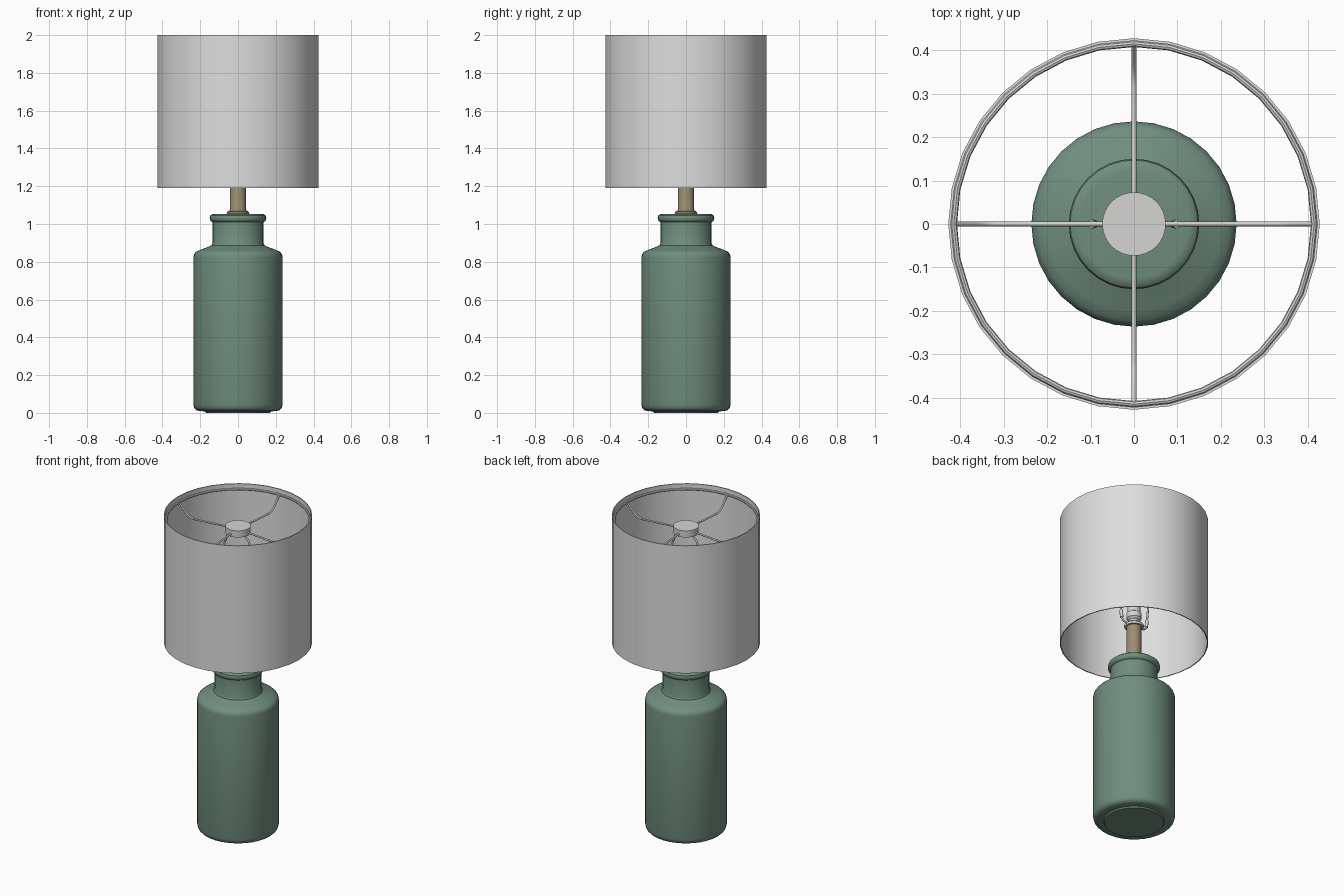
import bpy, math

if "Cube" in bpy.data.objects:
    bpy.data.objects.remove(bpy.data.objects["Cube"])


def material(name, rgb):
    m = bpy.data.materials.new(name)
    m.diffuse_color = (*rgb, 1)
    m.use_nodes = True
    m.node_tree.nodes["Principled BSDF"].inputs["Base Color"].default_value = m.diffuse_color
    return m


GREEN = material("sage green glaze", (0.162, 0.27, 0.209))
SHADE = material("off white fabric", (0.72, 0.73, 0.72))
TAN = material("aged brass", (0.33, 0.275, 0.17))
METAL = material("pale metal", (0.66, 0.66, 0.65))


def finish(ob, mat, angle=35):
    ob.data.materials.append(mat)
    bpy.ops.object.select_all(action='DESELECT')
    ob.select_set(True)
    bpy.context.view_layer.objects.active = ob
    bpy.ops.object.shade_smooth_by_angle(angle=math.radians(angle))
    return ob


def lathe(name, profile, mat, sides=32, closed=False):
    """Revolve (radius, z) points, listed bottom to top on the outside."""
    verts, faces, rings = [], [], []
    for r, z in profile:
        if r == 0:
            rings.append([len(verts)] * sides)
            verts.append((0, 0, z))
        else:
            rings.append(list(range(len(verts), len(verts) + sides)))
            verts += [(r * math.cos(2 * math.pi * i / sides),
                       r * math.sin(2 * math.pi * i / sides), z) for i in range(sides)]
    pairs = list(zip(rings, rings[1:]))
    if closed:
        pairs.append((rings[-1], rings[0]))
    for a, b in pairs:
        for i in range(sides):
            j = (i + 1) % sides
            faces.append(list(dict.fromkeys((a[i], a[j], b[j], b[i]))))
    me = bpy.data.meshes.new(name)
    me.from_pydata(verts, [], faces)
    ob = bpy.data.objects.new(name, me)
    bpy.context.collection.objects.link(ob)
    return finish(ob, mat)


def wire(name, points, radius, mat):
    """Round wire along a path."""
    cu = bpy.data.curves.new(name, 'CURVE')
    cu.dimensions = '3D'
    cu.bevel_depth = radius
    cu.bevel_resolution = 2
    cu.use_fill_caps = True
    sp = cu.splines.new('POLY')
    sp.points.add(len(points) - 1)
    for p, co in zip(sp.points, points):
        p.co = (*co, 1)
    ob = bpy.data.objects.new(name, cu)
    bpy.context.collection.objects.link(ob)
    bpy.ops.object.select_all(action='DESELECT')
    ob.select_set(True)
    bpy.context.view_layer.objects.active = ob
    bpy.ops.object.convert(target='MESH')
    return finish(bpy.context.object, mat, 50)


# Bottle-shaped base with shoulder, neck and rolled lip
lathe("bottle_base", [
    (0, 0), (0.17, 0), (0.175, 0.008), (0.205, 0.01), (0.222, 0.015), (0.232, 0.026),
    (0.236, 0.045), (0.236, 0.825), (0.233, 0.84), (0.222, 0.853), (0.2, 0.863),
    (0.155, 0.88), (0.141, 0.887), (0.135, 0.9), (0.135, 1.01), (0.143, 1.014),
    (0.149, 1.022), (0.15, 1.034), (0.147, 1.044), (0.138, 1.051), (0.125, 1.053),
    (0, 1.053)], GREEN)

# Stem with a small foot collar and a flange under the socket
lathe("stem", [
    (0, 1.05), (0.058, 1.05), (0.06, 1.058), (0.056, 1.066), (0.046, 1.07), (0.043, 1.08),
    (0.043, 1.295), (0, 1.295)], TAN)
lathe("flange", [(0, 1.295), (0.054, 1.295), (0.057, 1.3), (0.057, 1.308),
                 (0.052, 1.314), (0, 1.314)], METAL)

# Socket and bulb
lathe("socket", [(0, 1.314), (0.03, 1.314), (0.03, 1.34), (0.043, 1.352), (0.043, 1.385),
                 (0.037, 1.39), (0.037, 1.43), (0, 1.43)], METAL, 24)
lathe("bulb", [(0.026, 1.43), (0.028, 1.47), (0.045, 1.51), (0.06, 1.55), (0.065, 1.585),
               (0.058, 1.62), (0.035, 1.645), (0, 1.653)], SHADE, 24)

# Harp: two mirrored wires with ferrules, rising to the hub
for s, side in ((-1, "left"), (1, "right")):
    wire("harp_" + side, [(s * x, 0, z) for x, z in (
        (0.04, 1.306), (0.075, 1.31), (0.09, 1.325), (0.094, 1.35), (0.1, 1.4), (0.11, 1.5),
        (0.112, 1.65), (0.1, 1.78), (0.075, 1.85), (0.04, 1.885), (0, 1.895))], 0.006, METAL)
    wire("harp_ferrule_" + side, [(s * 0.092, 0, 1.33), (s * 0.097, 0, 1.375)], 0.01, METAL)

# Hub cap
lathe("hub", [(0, 1.888), (0.073, 1.888), (0.073, 1.93), (0, 1.93)], METAL)

# Four spokes dipping from the ring to the hub
for k in range(4):
    c, s = round(math.cos(k * math.pi / 2)), round(math.sin(k * math.pi / 2))
    wire("spoke_%d" % (k + 1), [(r * c, r * s, z) for r, z in (
        (0.415, 1.968), (0.385, 1.935), (0.36, 1.908), (0.34, 1.894), (0.315, 1.888),
        (0.2, 1.895), (0.06, 1.905))], 0.0055, METAL)

# Support ring inside the shade
lathe("shade_ring", [(0.414 + 0.007 * math.cos(a), 1.968 + 0.007 * math.sin(a))
                     for a in (2 * math.pi * i / 8 for i in range(8))], METAL, 32, True)

# Open drum shade with a thin wall
lathe("drum_shade", [(0.421, 1.19), (0.427, 1.19), (0.427, 2.0), (0.421, 2.0)],
      SHADE, 32, True)
